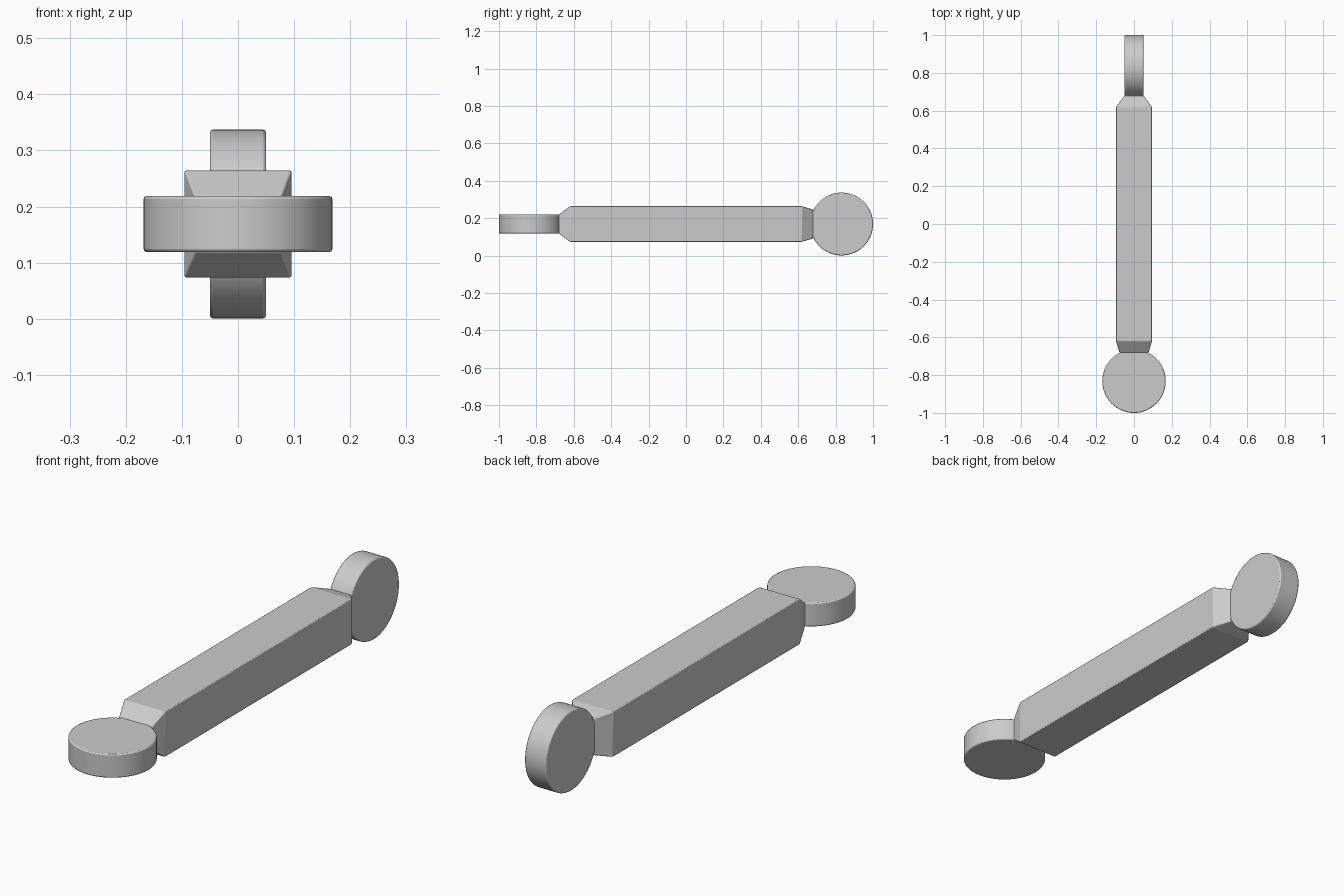
import bpy, bmesh
from math import pi

if "Cube" in bpy.data.objects:
    bpy.data.objects.remove(bpy.data.objects["Cube"])

Z = 0.169          # height of the long axis
R = 0.168          # disc radius


def finish(obj, bevel):
    mod = obj.modifiers.new("soft_edges", 'BEVEL')
    mod.width = bevel
    mod.segments = 2
    mod.limit_method = 'ANGLE'
    mod.angle_limit = 0.6 if "disc" in obj.name else 0.2
    bpy.ops.object.select_all(action='DESELECT')
    obj.select_set(True)
    bpy.context.view_layer.objects.active = obj
    bpy.ops.object.shade_smooth_by_angle(angle=0.2)


def disc(name, y, rotation):
    bpy.ops.mesh.primitive_cylinder_add(vertices=96, radius=R, depth=0.1,
                                        location=(0, y, Z), rotation=rotation)
    obj = bpy.context.object
    obj.name = name
    finish(obj, 0.005)


# End discs: front lies flat, back stands upright
disc("front_disc", -1 + R, (0, 0, 0))
disc("back_disc", 1 - R, (0, pi / 2, 0))

# Square bar lofted through sections (y, half width, half height)
sections = [(-0.68, 0.077, 0.05), (-0.62, 0.095, 0.095),
            (0.62, 0.095, 0.095), (0.68, 0.05, 0.077)]
bm = bmesh.new()
rings = [[bm.verts.new((sx * w, y, Z + sz * h))
          for sx, sz in ((-1, -1), (1, -1), (1, 1), (-1, 1))]
         for y, w, h in sections]
for a, b in zip(rings, rings[1:]):
    for i in range(4):
        j = (i + 1) % 4
        bm.faces.new((a[i], a[j], b[j], b[i]))
bm.faces.new(rings[0])
bm.faces.new(rings[-1])
bmesh.ops.recalc_face_normals(bm, faces=bm.faces)
mesh = bpy.data.meshes.new("connecting_bar")
bm.to_mesh(mesh)
bm.free()
bar = bpy.data.objects.new("connecting_bar", mesh)
bpy.context.collection.objects.link(bar)
finish(bar, 0.003)
